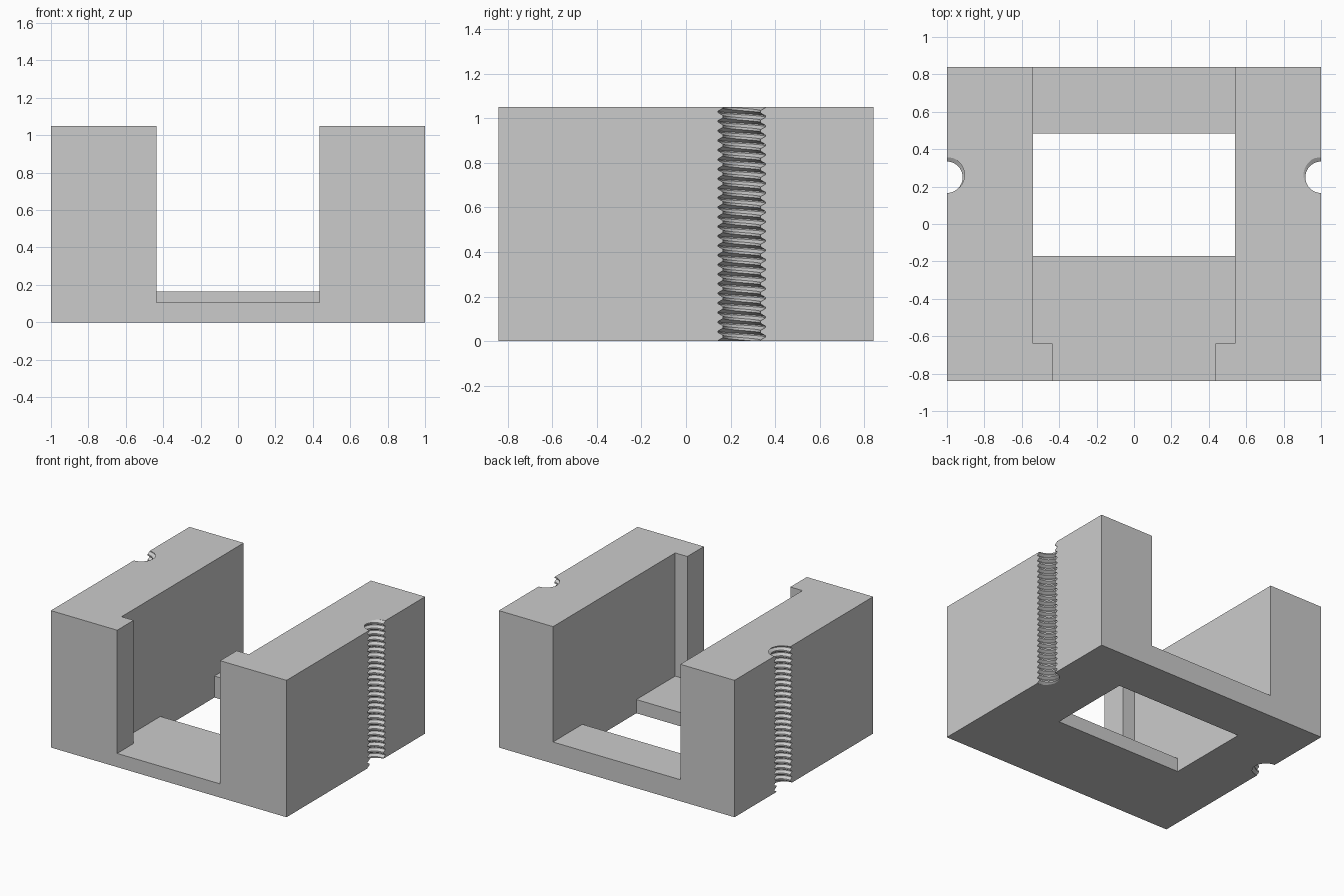
import bpy, bmesh
from math import sin, cos, pi

cube = bpy.data.objects.get("Cube")
if cube:
    bpy.data.objects.remove(cube, do_unlink=True)

grey = bpy.data.materials.new("plain_grey")
grey.use_nodes = True
colour = (0.6, 0.6, 0.6, 1)
grey.diffuse_color = colour
grey.node_tree.nodes["Principled BSDF"].inputs["Base Color"].default_value = colour

HEIGHT, DEPTH = 1.05, 0.84
BACK_FLOOR, FRONT_FLOOR = 0.165, 0.105
WIDE, NARROW = 0.54, 0.437       # half widths of the channel and its front mouth
LIP_Y, HOLE_FRONT, HOLE_BACK = -0.64, -0.17, 0.485


def add_object(name, bm):
    bmesh.ops.recalc_face_normals(bm, faces=bm.faces)
    mesh = bpy.data.meshes.new(name)
    bm.to_mesh(mesh)
    bm.free()
    obj = bpy.data.objects.new(name, mesh)
    obj.data.materials.append(grey)
    bpy.context.collection.objects.link(obj)
    return obj


def box(name, low, high):
    bm = bmesh.new()
    bmesh.ops.create_cube(bm, size=1)
    for v in bm.verts:
        v.co = [a + (b - a) * (c + 0.5) for a, b, c in zip(low, high, v.co)]
    return add_object(name, bm)


def threaded_rod(name, x, y, turns=24.5, major=0.107, minor=0.084, sides=40):
    """Closed right-handed screw, longer than the body at both ends."""
    pitch = HEIGHT / turns
    profile = [(0, minor), (0.25, minor), (0.56, major), (0.69, major)]
    n = len(profile)
    rows = n * (int(turns) + 5)
    bm = bmesh.new()
    columns = []
    for i in range(sides):
        angle = 2 * pi * i / sides
        column = []
        for k in range(rows):
            phase, r = profile[k % n]
            z = pitch * (k // n - 2.375 + phase + i / sides)
            column.append(bm.verts.new((x + r * cos(angle), y + r * sin(angle), z)))
        columns.append(column)
    # Last column joins the first one turn higher
    columns.append(columns[0][n:])
    for a, b in zip(columns, columns[1:]):
        for k in range(min(len(a), len(b)) - 1):
            bm.faces.new((a[k], b[k], b[k + 1], a[k + 1]))
    # Pointed end caps on the screw axis
    rim = [e for e in bm.edges if e.is_boundary]
    tips = [bm.verts.new((x, y, z)) for z in (-3 * pitch, HEIGHT + 5 * pitch)]
    for e in rim:
        middle = (e.verts[0].co.z + e.verts[1].co.z) / 2
        bm.faces.new((*e.verts, tips[middle > HEIGHT / 2]))
    bmesh.ops.triangulate(bm, faces=bm.faces)
    return add_object(name, bm)


# Body and the volumes removed from it
body = box("clamp_body", (-1, -DEPTH, 0), (1, DEPTH, HEIGHT))
cutters = [
    box("channel_cutter", (-WIDE, LIP_Y, BACK_FLOOR), (WIDE, 1, 2)),
    box("mouth_cutter", (-NARROW, -1, FRONT_FLOOR), (NARROW, LIP_Y + 0.05, 2)),
    box("front_floor_cutter", (-WIDE, LIP_Y, FRONT_FLOOR), (WIDE, HOLE_FRONT + 0.05, 2)),
    box("window_cutter", (-WIDE, HOLE_FRONT, -1), (WIDE, HOLE_BACK, 2)),
    threaded_rod("left_thread_cutter", 1, 0.25),
    threaded_rod("right_thread_cutter", -1, 0.25),
]
for cutter in cutters:
    cut = body.modifiers.new(cutter.name, 'BOOLEAN')
    cut.operation = 'DIFFERENCE'
    cut.solver = 'EXACT'
    cut.object = cutter

# Bake the cuts and discard the helpers
bpy.context.view_layer.update()
result = bpy.data.meshes.new_from_object(
    body.evaluated_get(bpy.context.evaluated_depsgraph_get()))
body.modifiers.clear()
body.data = result
for cutter in cutters:
    bpy.data.objects.remove(cutter, do_unlink=True)
